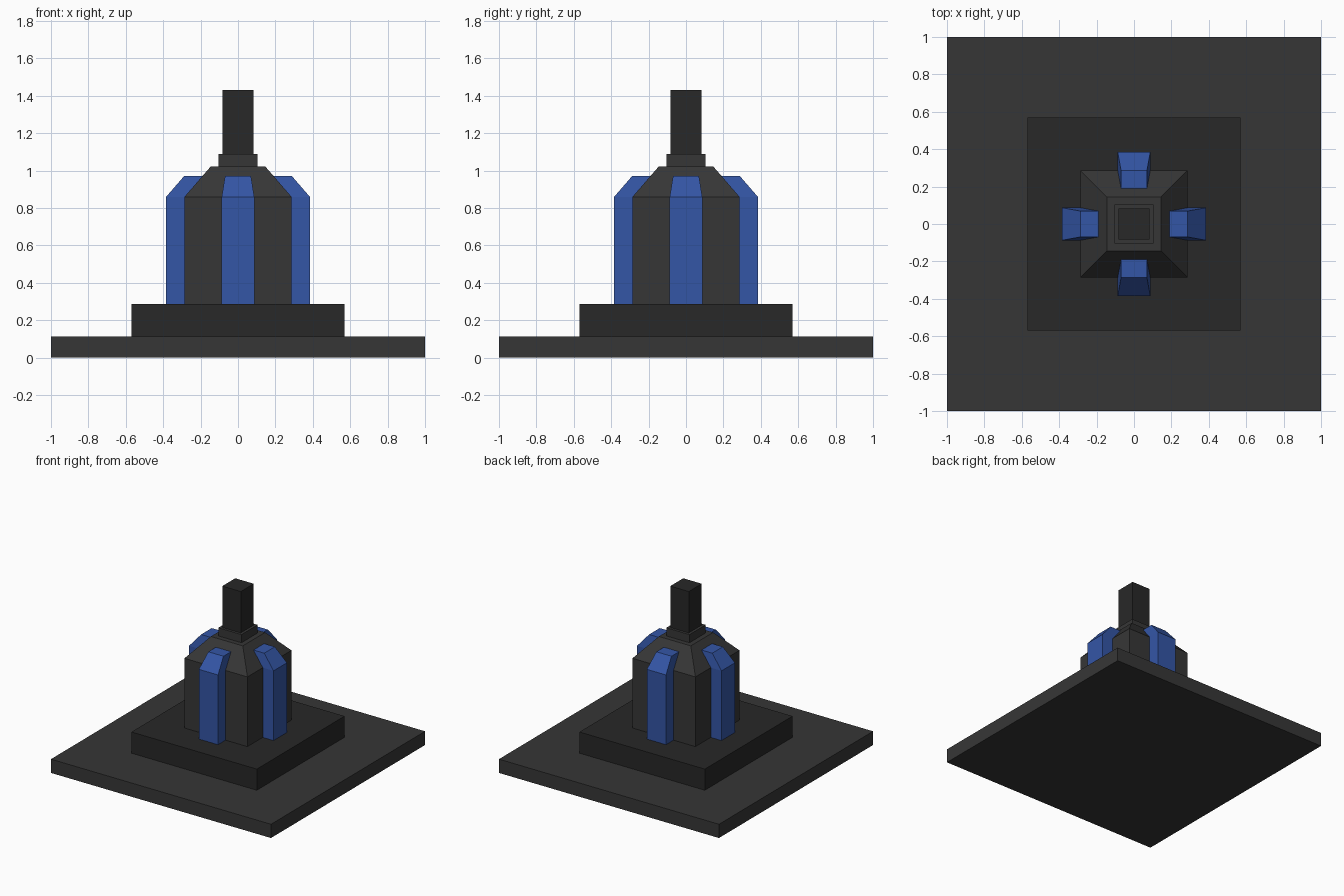
import bpy, bmesh
from math import pi
from mathutils import Matrix

if "Cube" in bpy.data.objects:
    bpy.data.objects.remove(bpy.data.objects["Cube"])


def material(name, rgb):
    m = bpy.data.materials.new(name)
    m.diffuse_color = (*rgb, 1)
    m.use_nodes = True
    m.node_tree.nodes["Principled BSDF"].inputs["Base Color"].default_value = m.diffuse_color
    return m


grey = material("dark_grey", (0.037, 0.037, 0.037))
black = material("near_black", (0.021, 0.021, 0.021))
blue = material("blue", (0.034, 0.092, 0.38))


def loft(name, mat, rings, turn=0):
    """Stack rectangles (x0, x1, y0, y1, z) into a closed flat-faced solid."""
    bm = bmesh.new()
    loops = [[bm.verts.new(p) for p in ((x0, y0, z), (x1, y0, z), (x1, y1, z), (x0, y1, z))]
             for x0, x1, y0, y1, z in rings]
    for a, b in zip(loops, loops[1:]):
        for i in range(4):
            j = (i + 1) % 4
            bm.faces.new((a[i], a[j], b[j], b[i]))
    bm.faces.new(loops[0][::-1])
    bm.faces.new(loops[-1])
    bm.transform(Matrix.Rotation(turn, 4, 'Z'))
    bmesh.ops.recalc_face_normals(bm, faces=bm.faces)
    me = bpy.data.meshes.new(name)
    bm.to_mesh(me)
    bm.free()
    me.materials.append(mat)
    ob = bpy.data.objects.new(name, me)
    bpy.context.collection.objects.link(ob)
    return ob


def tower(name, mat, *levels):
    """Square section centred on the axis; levels are (half width, z)."""
    return loft(name, mat, [(-r, r, -r, r, z) for r, z in levels])


# Stepped base
tower("base_plate", grey, (1.0, 0), (1.0, 0.113))
tower("plinth", black, (0.57, 0.113), (0.57, 0.287))

# Body with chamfered shoulders, collar and top post
tower("body", grey, (0.286, 0.287), (0.286, 0.86), (0.145, 1.023))
tower("collar", grey, (0.105, 1.023), (0.105, 1.09))
tower("top_post", black, (0.084, 1.09), (0.084, 1.43))

# Four blue ribs, narrowing as they bend in over the shoulders
for k, side in enumerate(("front", "right", "back", "left")):
    loft(side + "_rib", blue, [(-0.087, 0.087, -0.384, -0.17, 0.287),
                               (-0.087, 0.087, -0.384, -0.17, 0.86),
                               (-0.069, 0.069, -0.287, -0.17, 0.972)], k * pi / 2)
